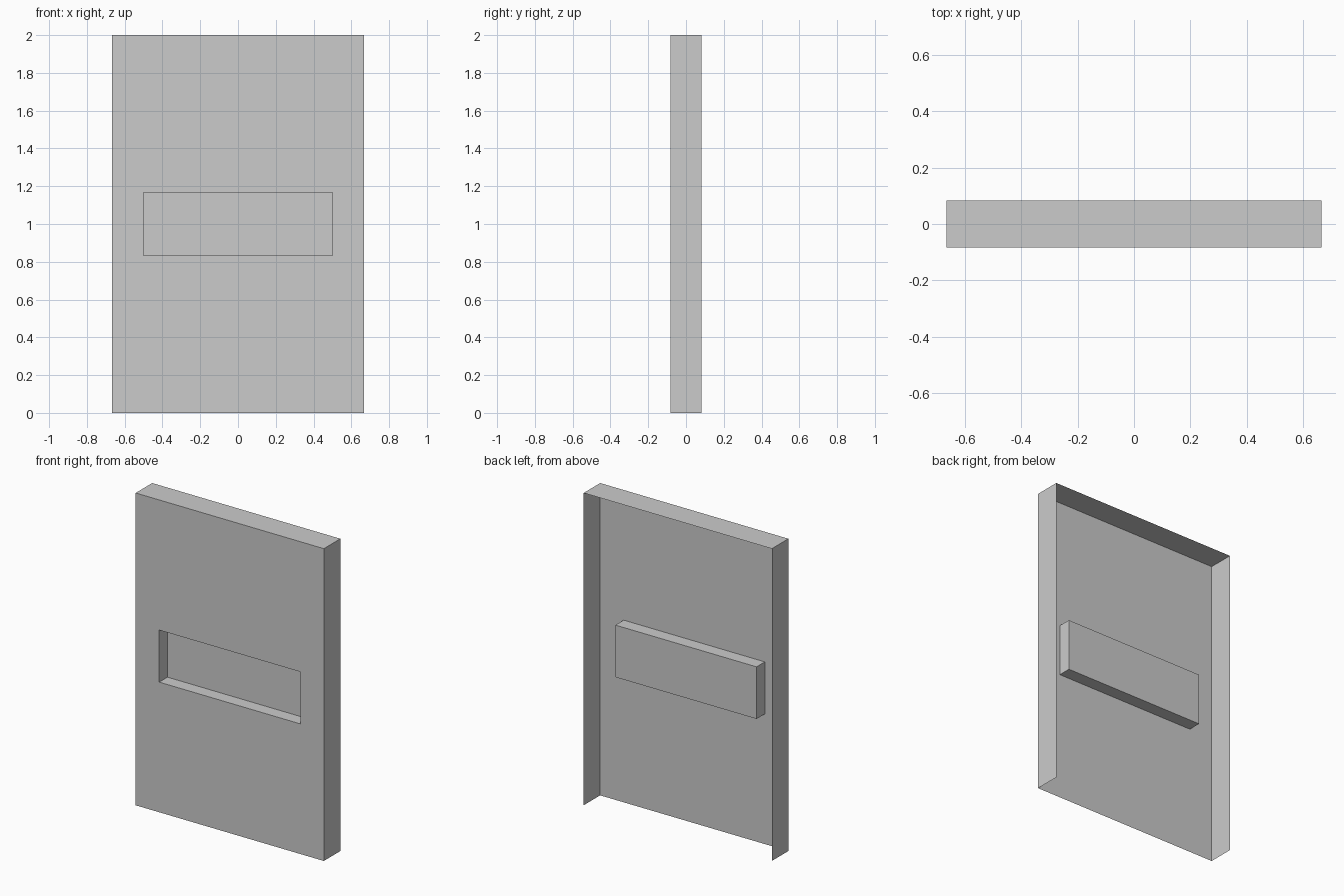
import bpy, bmesh
from mathutils import Vector

if "Cube" in bpy.data.objects:
    bpy.data.objects.remove(bpy.data.objects["Cube"])

W, D, H = 4 / 3, 1 / 6, 2.0           # panel size
PW, PZ0, PZ1, PD = 1.0, 5 / 6, 7 / 6, D / 2   # pocket width, bottom, top, depth

bm = bmesh.new()

# Panel shell: box standing on z = 0
bmesh.ops.create_cube(bm, size=1)
for v in bm.verts:
    v.co = Vector((v.co.x * W, v.co.y * D, (v.co.z + 0.5) * H))
bm.normal_update()

# Open back and bottom
open_faces = [f for f in bm.faces if f.normal.y > 0.9 or f.normal.z < -0.9]
bmesh.ops.delete(bm, geom=open_faces, context='FACES')

# Recessed pocket: inset the front, fit the opening, then push it back
front = next(f for f in bm.faces if f.normal.y < -0.9)
bmesh.ops.inset_individual(bm, faces=[front], thickness=0.1)
for v in front.verts:
    v.co.x = PW / 2 if v.co.x > 0 else -PW / 2
    v.co.z = PZ1 if v.co.z > H / 2 else PZ0
pocket = bmesh.ops.extrude_discrete_faces(bm, faces=[front])["faces"][0]
bmesh.ops.translate(bm, verts=pocket.verts, vec=(0, PD, 0))

mesh = bpy.data.meshes.new("recessed_panel")
bm.to_mesh(mesh)
bm.free()
bpy.context.collection.objects.link(bpy.data.objects.new("recessed_panel", mesh))
